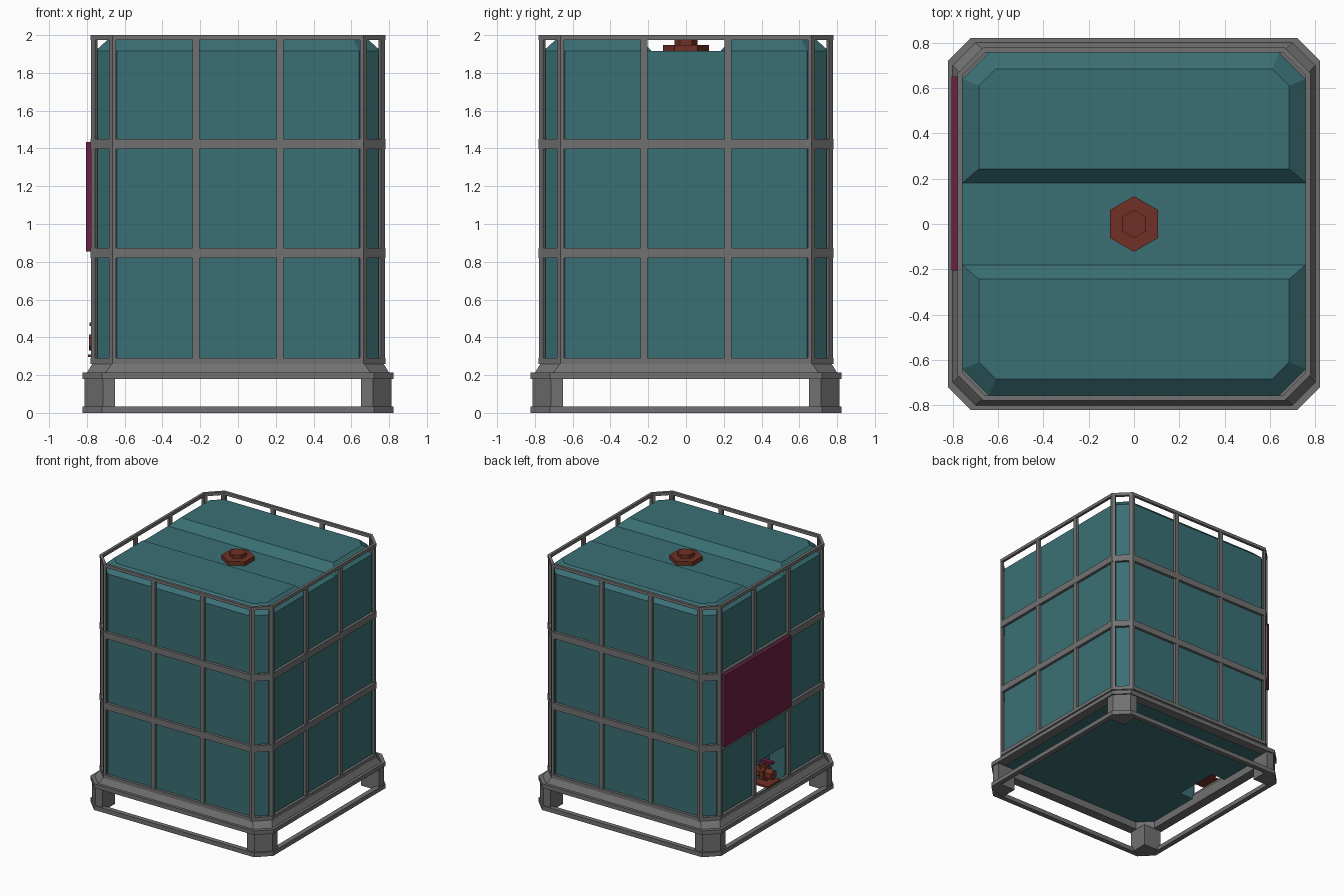
import bpy, bmesh, math
from mathutils import Matrix, Vector

if "Cube" in bpy.data.objects:
    bpy.data.objects.remove(bpy.data.objects["Cube"])


def material(name, rgb):
    m = bpy.data.materials.new(name)
    m.diffuse_color = (*rgb, 1)
    m.use_nodes = True
    m.node_tree.nodes["Principled BSDF"].inputs["Base Color"].default_value = m.diffuse_color
    return m


TEAL = material("teal plastic", (0.042, 0.160, 0.178))
GREY = material("grey steel", (0.165, 0.165, 0.165))
RUST = material("rust red", (0.165, 0.030, 0.018))
PLUM = material("plum", (0.150, 0.014, 0.056))


def finish(name, bm, mat):
    bmesh.ops.recalc_face_normals(bm, faces=bm.faces)
    me = bpy.data.meshes.new(name)
    bm.to_mesh(me)
    bm.free()
    me.materials.append(mat)
    ob = bpy.data.objects.new(name, me)
    bpy.context.collection.objects.link(ob)
    return ob


def octagon(r, c):
    """Square of half-size r whose corners are cut at c."""
    return [(c, -r), (r, -c), (r, c), (c, r), (-c, r), (-r, c), (-r, -c), (-c, -r)]


def loft(bm, loops, closed=False, caps=True):
    """Skin a list of equal-length 3D loops."""
    rows = [[bm.verts.new(p) for p in lp] for lp in loops]
    n = len(rows[0])
    pairs = list(zip(rows, rows[1:])) + ([(rows[-1], rows[0])] if closed else [])
    for a, b in pairs:
        for i in range(n):
            bm.faces.new((a[i], a[(i + 1) % n], b[(i + 1) % n], b[i]))
    if caps and not closed:
        bm.faces.new(rows[0])
        bm.faces.new(rows[-1])


def at(poly, z):
    return [(x, y, z) for x, y in poly]


def ring(bm, section):
    """Closed octagonal ring from (radius, corner cut, z) section points."""
    loft(bm, [at(octagon(r, c), z) for r, c, z in section], closed=True)


def bar_ring(bm, ro, co, w, z0, z1):
    ci = co - w * 0.42
    ring(bm, [(ro, co, z0), (ro, co, z1), (ro - w, ci, z1), (ro - w, ci, z0)])


def prism(bm, poly, z0, z1):
    loft(bm, [at(poly, z0), at(poly, z1)])


def box(bm, x0, x1, y0, y1, z0, z1):
    prism(bm, [(x0, y0), (x1, y0), (x1, y1), (x0, y1)], z0, z1)


def hexagon(r):
    return [(r * math.sin(i * math.pi / 3), r * math.cos(i * math.pi / 3)) for i in range(6)]


# tank body with a valve pocket
bm = bmesh.new()
prism(bm, octagon(0.757, 0.64), 0.24, 1.915)
tank = finish("tank_body", bm, TEAL)
bm = bmesh.new()
box(bm, -0.95, -0.62, -0.19, 0.19, 0.1, 0.53)
cutter = finish("pocket_cutter", bm, TEAL)
cutter.hide_render = True
cutter.hide_viewport = False
cutter.display_type = 'WIRE'
mod = tank.modifiers.new("valve_pocket", 'BOOLEAN')
mod.operation = 'DIFFERENCE'
mod.solver = 'EXACT'
mod.object = cutter
# bake the cut and drop the cutter
deps = bpy.context.evaluated_depsgraph_get()
cut_mesh = bpy.data.meshes.new_from_object(tank.evaluated_get(deps))
tank.modifiers.clear()
tank.data = cut_mesh
bpy.data.objects.remove(cutter)

# raised top panels either side of the groove
bm = bmesh.new()
low = [(-0.757, 0.182), (0.757, 0.182), (0.757, 0.64), (0.64, 0.757), (-0.64, 0.757), (-0.757, 0.64)]
high = [(-0.685, 0.243), (0.685, 0.243), (0.685, 0.61), (0.61, 0.685), (-0.61, 0.685), (-0.685, 0.61)]
for s in (1, -1):
    a = [(x, y * s, 1.915) for x, y in low]
    b = [(x, y * s, 1.98) for x, y in high]
    loft(bm, [a, b])
finish("tank_top_panels", bm, TEAL)

# filler lid
bm = bmesh.new()
prism(bm, hexagon(0.123), 1.915, 1.947)
prism(bm, hexagon(0.062), 1.947, 1.977)
finish("filler_lid", bm, RUST)

# cage hoops
bm = bmesh.new()
for z0, z1 in ((0.26, 0.29), (0.82, 0.872), (1.397, 1.45), (1.975, 2.0)):
    bar_ring(bm, 0.78, 0.665, 0.022, z0, z1)
finish("cage_hoops", bm, GREY)

# cage uprights: two per side and two bent ones per corner
bm = bmesh.new()
k = 0.02
for q in range(4):
    rot = Matrix.Rotation(q * math.pi / 2, 3, 'Z')
    polys = [[(s * 0.222 - 0.018, -0.778), (s * 0.222 + 0.018, -0.778),
              (s * 0.222 + 0.018, -0.759), (s * 0.222 - 0.018, -0.759)] for s in (1, -1)]
    for s in (1, -1):
        polys.append([(s * x, y) for x, y in (
            (0.645, -0.778), (0.664, -0.778), (0.664 + k, -0.778 + k),
            (0.67, -0.744), (0.656, -0.759), (0.645, -0.759))])
    for p in polys:
        prism(bm, [(rot @ Vector((x, y, 0)))[:2] for x, y in p], 0.27, 1.985)
finish("cage_uprights", bm, GREY)

# pallet deck rim with sloped collar
bm = bmesh.new()
ring(bm, [(0.822, 0.72, 0.18), (0.822, 0.72, 0.213), (0.80, 0.70, 0.213),
          (0.768, 0.665, 0.265), (0.745, 0.645, 0.265), (0.745, 0.645, 0.18)])
finish("pallet_rim", bm, GREY)

# pallet ground ring
bm = bmesh.new()
bar_ring(bm, 0.822, 0.72, 0.04, 0.0, 0.035)
finish("pallet_runner", bm, GREY)

# pallet corner feet
bm = bmesh.new()
for sx in (1, -1):
    for sy in (1, -1):
        foot = [(0.65, 0.65), (0.812, 0.65), (0.812, 0.715), (0.715, 0.812), (0.65, 0.812)]
        prism(bm, [(x * sx, y * sy) for x, y in foot], 0.003, 0.182)
finish("pallet_feet", bm, GREY)

# information plate
bm = bmesh.new()
box(bm, -0.805, -0.779, -0.205, 0.65, 0.855, 1.435)
finish("side_plate", bm, PLUM)

# drain valve: pipe, flange, drip plate
bm = bmesh.new()
for r, x0, x1 in ((0.042, -0.79, -0.61), (0.065, -0.73, -0.70)):
    loft(bm, [[(x, px, 0.372 + py) for px, py in hexagon(r)] for x in (x0, x1)])
box(bm, -0.795, -0.65, -0.08, 0.08, 0.295, 0.31)
prism(bm, [(x - 0.70, y) for x, y in hexagon(0.035)], 0.40, 0.44)
finish("drain_valve", bm, RUST)

# valve lever
bm = bmesh.new()
box(bm, -0.712, -0.688, -0.012, 0.012, 0.44, 0.475)
box(bm, -0.785, -0.685, -0.018, 0.018, 0.46, 0.478)
finish("valve_lever", bm, PLUM)
